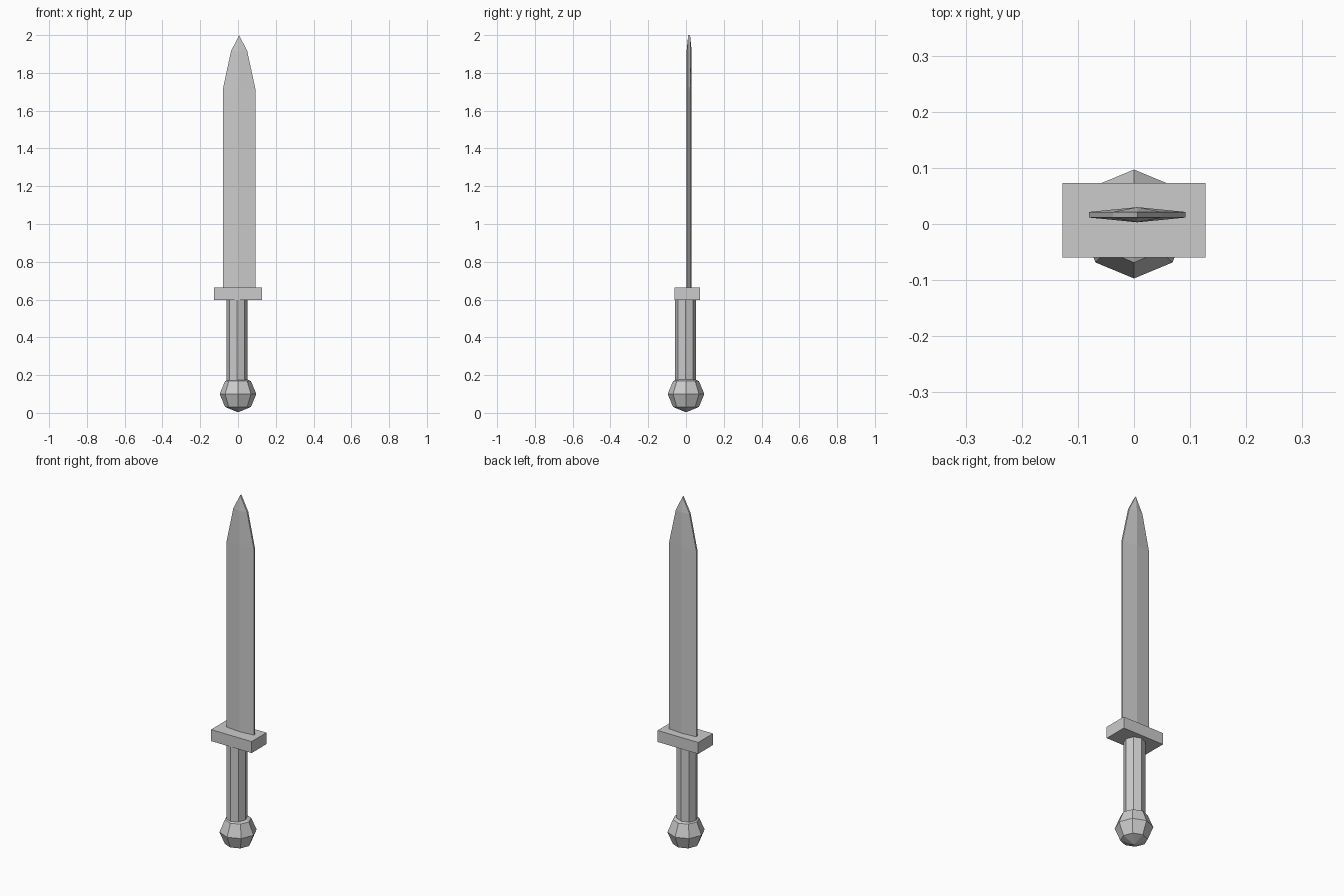
import bpy
import bmesh
from mathutils import Matrix, Vector

cube = bpy.data.objects.get("Cube")
if cube:
    bpy.data.objects.remove(cube, do_unlink=True)

steel = bpy.data.materials.new("plain_grey")
steel.use_nodes = True
GREY = (0.6, 0.6, 0.6, 1)
steel.diffuse_color = GREY
steel.node_tree.nodes["Principled BSDF"].inputs["Base Color"].default_value = GREY


def finish(bm, name):
    bmesh.ops.recalc_face_normals(bm, faces=bm.faces)
    mesh = bpy.data.meshes.new(name)
    bm.to_mesh(mesh)
    bm.free()
    mesh.materials.append(steel)
    obj = bpy.data.objects.new(name, mesh)
    bpy.context.collection.objects.link(obj)
    return obj


# Pommel: faceted ball with eight sides
bm = bmesh.new()
bmesh.ops.create_uvsphere(bm, u_segments=8, v_segments=4, radius=0.097,
                          matrix=Matrix.Translation((0, 0, 0.1)))
finish(bm, "pommel")

# Grip: octagonal bar
bm = bmesh.new()
bmesh.ops.create_cone(bm, cap_ends=True, segments=8, radius1=0.055, radius2=0.055,
                      depth=0.46, matrix=Matrix.Translation((-0.005, -0.003, 0.37)))
finish(bm, "grip")

# Guard: rectangular block
bm = bmesh.new()
bmesh.ops.create_cube(bm, size=1)
for v in bm.verts:
    v.co = Vector((v.co.x * 0.255, v.co.y * 0.133 + 0.0065, v.co.z * 0.065 + 0.63))
finish(bm, "guard")

# Blade: ridged hexagonal sections (height, half width, half ridge thickness)
EDGE = 0.005
sections = [(0.65, 0.086, 0.0135), (1.715, 0.086, 0.0135), (1.915, 0.043, 0.0135)]
bm = bmesh.new()
rings = []
for z, w, t in sections:
    outline = [(-w, -EDGE), (0, -t), (w, -EDGE), (w, EDGE), (0, t), (-w, EDGE)]
    rings.append([bm.verts.new((x + 0.006, y + 0.0165, z)) for x, y in outline])
for low, high in zip(rings, rings[1:]):
    for i in range(6):
        j = (i + 1) % 6
        bm.faces.new((low[i], low[j], high[j], high[i]))
bm.faces.new(rings[0][::-1])

# Blade tip: a short edge across the thickness
front, back = [bm.verts.new((0.006, 0.0165 + y, 2)) for y in (-EDGE, EDGE)]
a, b, c, d, e, f = rings[-1]
for face in ((a, b, front), (b, c, front), (c, d, back, front),
             (d, e, back), (e, f, back), (f, a, front, back)):
    bm.faces.new(face)
finish(bm, "blade")
